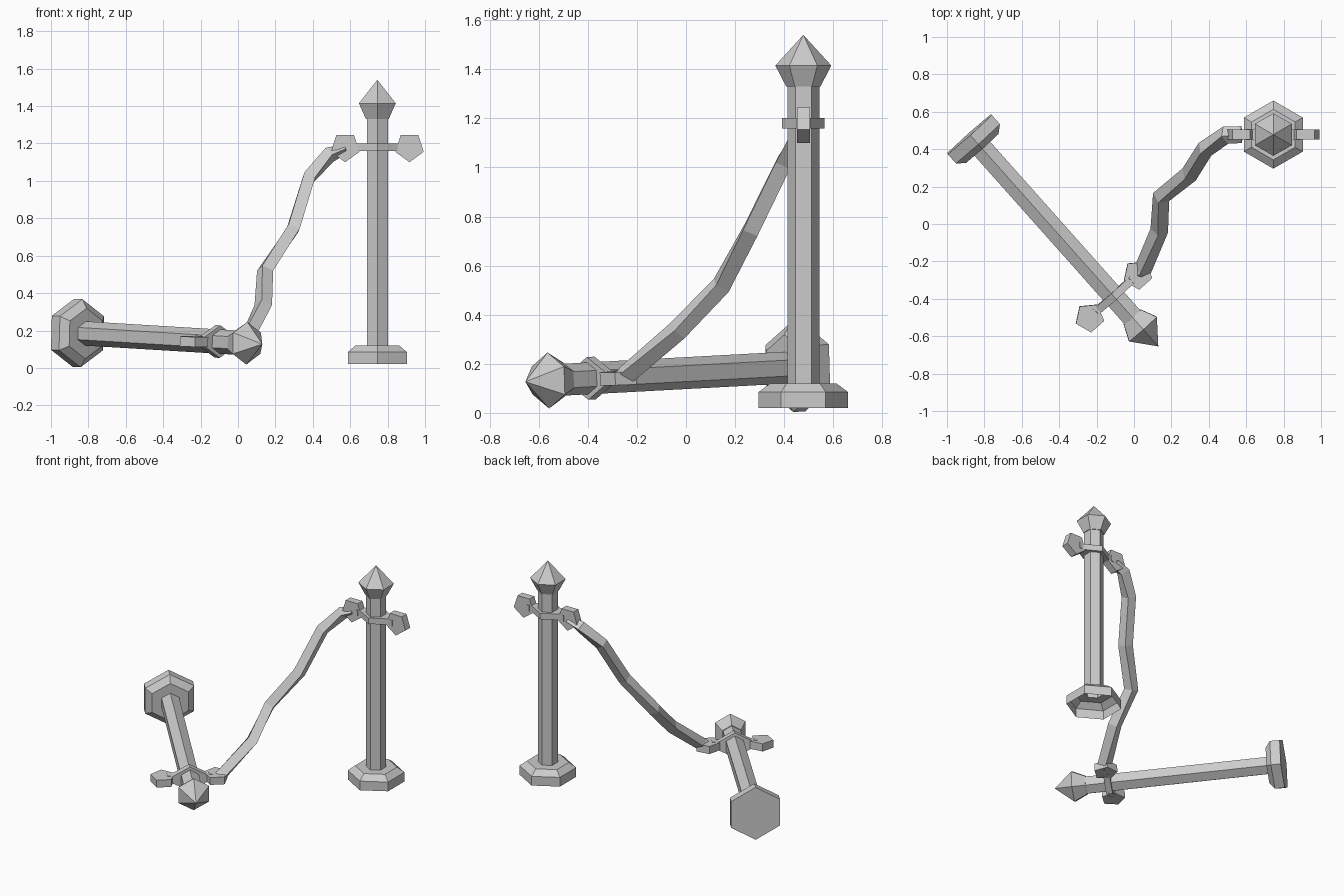
import bpy, bmesh, math
from mathutils import Matrix, Vector

cube = bpy.data.objects.get("Cube")
if cube:
    bpy.data.objects.remove(cube, do_unlink=True)

stone = bpy.data.materials.new("light grey")
stone.use_nodes = True
stone.diffuse_color = (0.6, 0.6, 0.6, 1)
stone.node_tree.nodes["Principled BSDF"].inputs["Base Color"].default_value = (0.6, 0.6, 0.6, 1)


def loft(name, rings, frame=Matrix(), cap_start=True, cap_end=True):
    """Skin a list of equal-sized point rings into a flat-shaded object."""
    bm = bmesh.new()
    loops = [[bm.verts.new(p) for p in ring] for ring in rings]
    n = len(loops[0])
    for a, b in zip(loops, loops[1:]):
        for i in range(n):
            j = (i + 1) % n
            bm.faces.new((a[i], a[j], b[j], b[i]))
    if cap_start:
        bm.faces.new(loops[0][::-1])
    if cap_end:
        bm.faces.new(loops[-1])
    bmesh.ops.remove_doubles(bm, verts=bm.verts, dist=1e-5)
    if cap_start and cap_end:
        bmesh.ops.recalc_face_normals(bm, faces=bm.faces)
    mesh = bpy.data.meshes.new(name)
    bm.to_mesh(mesh)
    bm.free()
    mesh.materials.append(stone)
    obj = bpy.data.objects.new(name, mesh)
    obj.matrix_world = frame
    bpy.context.collection.objects.link(obj)
    return obj


def hexagon(r, z):
    return [(r * math.cos(math.radians(90 + 60 * k)),
             r * math.sin(math.radians(90 + 60 * k)), z) for k in range(6)]


COLLAR_Z = 1.16


def build_post(prefix, frame, closed_base):
    # stepped foot, shaft and pointed cap, all six sided
    profile = [(0.182, 0), (0.182, 0.065), (0.135, 0.1), (0.065, 0.1),
               (0.065, 1.31), (0.07, 1.31), (0.114, 1.395), (0, 1.52)]
    loft(prefix + "_post", [hexagon(r, z) for r, z in profile], frame,
         cap_start=closed_base, cap_end=False)

    # collar with two arms ending in small blocks
    quarter = [(0.145, 0.03), (0.125, 0.03), (0.122, 0.02), (0.075, 0.045), (0, 0.087)]
    half = quarter + [(-x, y) for x, y in quarter[-2::-1]]
    plan = half + [(-x, -y) for x, y in half]
    loft(prefix + "_collar",
         [[(x, y, COLLAR_Z + dz) for x, y in plan] for dz in (-0.021, 0.021)], frame)

    # five sided lugs, point towards the foot
    for side, label in ((-1, "inner"), (1, "outer")):
        rings = []
        for y in (-0.0265, 0.0265):
            rings.append([(side * 0.172 + 0.08 * math.sin(math.radians(72 * k)), y,
                           COLLAR_Z - 0.08 * math.cos(math.radians(72 * k)))
                          for k in range(5)])
        loft(f"{prefix}_{label}_lug", rings, frame)


# Standing post
build_post("standing", Matrix.Translation((0.745, 0.478, 0.02)), False)

# Fallen post, lying along the line from foot to tip
foot, tip = Vector((-0.88, 0.48, 0.188)), Vector((0.128, -0.652, 0.127))
axis = (tip - foot).normalized()
across = axis.cross(Vector((0, 0, 1))).normalized()
upward = axis.cross(across)
turn = Matrix((across, upward, axis)).transposed().to_4x4()
build_post("fallen", Matrix.Translation(foot) @ turn, True)

# Sagging four sided rope between the two posts, flattened at its ends
path = [Vector(p) for p in (
    (0.575, 0.478, 1.172), (0.49, 0.475, 1.14), (0.38, 0.4, 1.02), (0.295, 0.265, 0.745),
    (0.145, 0.144, 0.52), (0.135, -0.035, 0.335), (0.045, -0.25, 0.15), (0.02, -0.275, 0.138))]
rings = []
for i, p in enumerate(path):
    before = (p - path[max(i - 1, 0)]).normalized()
    after = (path[min(i + 1, len(path) - 1)] - p).normalized()
    along = (before + after).normalized()
    wide = along.cross(Vector((0, 0, 1))).normalized()
    tall = wide.cross(along)
    end = i in (0, len(path) - 1)
    w, t = (0.045, 0.026) if end else (0.048, 0.043)
    rings.append([p + wide * w, p + tall * t, p - wide * w, p - tall * t])
loft("rope", rings)
